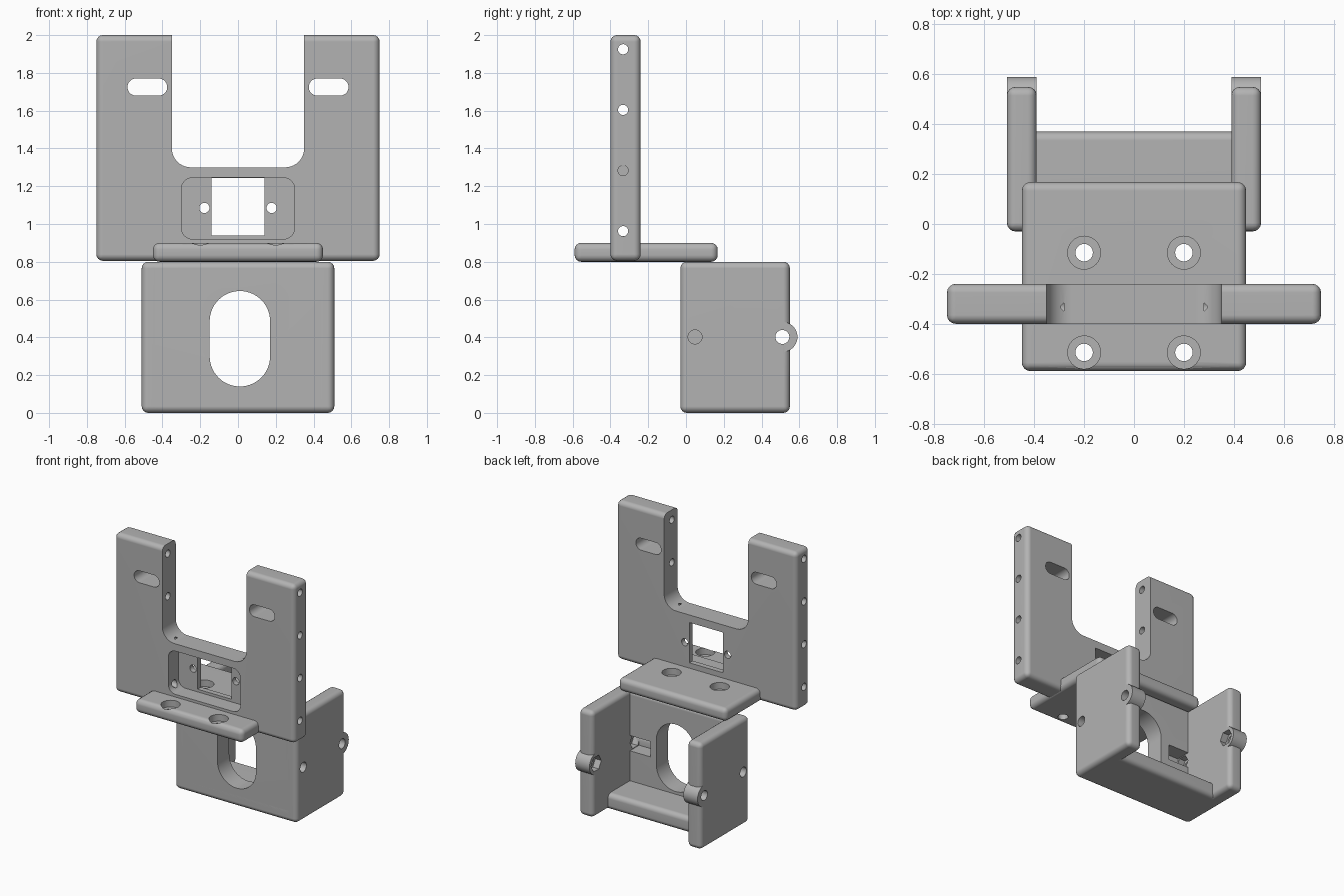
import bpy, bmesh, math
from mathutils import Vector

cube = bpy.data.objects.get("Cube")
if cube:
    bpy.data.objects.remove(cube, do_unlink=True)

grey = bpy.data.materials.new("plain_grey")
grey.use_nodes = True
colour = (0.45, 0.45, 0.45, 1)
grey.diffuse_color = colour
grey.node_tree.nodes["Principled BSDF"].inputs["Base Color"].default_value = colour


def add_object(name, bm):
    bmesh.ops.recalc_face_normals(bm, faces=bm.faces)
    mesh = bpy.data.meshes.new(name)
    bm.to_mesh(mesh)
    bm.free()
    mesh.materials.append(grey)
    ob = bpy.data.objects.new(name, mesh)
    bpy.context.collection.objects.link(ob)
    return ob


def block(name, x, y, z, radius=0.035):
    """Box between the given ranges with rounded edges."""
    bm = bmesh.new()
    bmesh.ops.create_cube(bm, size=1)
    for v in bm.verts:
        v.co = Vector([(r[0] + r[1]) / 2 + c * (r[1] - r[0]) for c, r in zip(v.co, (x, y, z))])
    if radius:
        bmesh.ops.bevel(bm, geom=bm.edges[:], offset=radius, segments=4,
                        profile=0.5, affect='EDGES')
    return add_object(name, bm)


def prism(name, axis, profile, start, end):
    """Extrude a 2D profile along the x, y or z axis."""
    place = {'x': lambda u, v, a: (a, u, v),
             'y': lambda u, v, a: (u, a, v),
             'z': lambda u, v, a: (u, v, a)}[axis]
    bm = bmesh.new()
    rings = [[bm.verts.new(place(u, v, a)) for u, v in profile] for a in (start, end)]
    for ring in rings:
        bm.faces.new(ring)
    n = len(profile)
    for i in range(n):
        j = (i + 1) % n
        bm.faces.new((rings[0][i], rings[0][j], rings[1][j], rings[1][i]))
    return add_object(name, bm)


def circle(u, v, r, n=32):
    return [(u + r * math.cos(math.tau * i / n), v + r * math.sin(math.tau * i / n))
            for i in range(n)]


def rounded(u0, u1, v0, v1, r, n=10):
    """Rectangle with rounded corners; slots when r is half the short side."""
    r = min(r, (u1 - u0) / 2 - 0.0005, (v1 - v0) / 2 - 0.0005)
    centres = [(u1 - r, v1 - r), (u0 + r, v1 - r), (u0 + r, v0 + r), (u1 - r, v0 + r)]
    pts = []
    for k, (cu, cv) in enumerate(centres):
        for i in range(n + 1):
            a = math.pi / 2 * (k + i / n)
            pts.append((cu + r * math.cos(a), cv + r * math.sin(a)))
    return pts


def combine(target, tools, operation='DIFFERENCE'):
    bpy.context.view_layer.objects.active = target
    for tool in tools:
        mod = target.modifiers.new("combine", 'BOOLEAN')
        mod.operation = operation
        mod.solver = 'EXACT'
        mod.object = tool
        bpy.ops.object.modifier_apply(modifier=mod.name)


def discard(tools):
    for tool in tools:
        bpy.data.objects.remove(tool, do_unlink=True)


# Upright plate with notch, recess, window, slots and screw holes
upright = block("upright_plate", (-0.75, 0.75), (-0.40, -0.24), (0.805, 2.0))
cuts = [prism("notch", 'y', rounded(-0.35, 0.35, 1.30, 2.4, 0.1), -0.6, 0),
        prism("recess", 'y', rounded(-0.30, 0.30, 0.92, 1.245, 0.06), -0.6, -0.28),
        block("window", (-0.14, 0.14), (-0.5, -0.1), (0.94, 1.243), 0)]
for s in (-1, 1):
    cuts.append(prism("slot", 'y', rounded(s * 0.48 - 0.105, s * 0.48 + 0.105, 1.68, 1.77, 0.045), -0.6, 0))
    cuts.append(prism("screw_hole", 'y', circle(s * 0.178, 1.085, 0.027), -0.6, 0))
    for k in range(4):
        cuts.append(prism("side_hole", 'x', circle(-0.333, 0.962 + 0.321 * k, 0.027), s * 0.28, s * 0.9))
combine(upright, cuts)
discard(cuts)

# Ledge with four counterbored holes
ledge = block("ledge", (-0.45, 0.45), (-0.59, 0.168), (0.80, 0.90))
cuts = []
for x in (-0.2, 0.2):
    for y in (-0.115, -0.515):
        cuts.append(prism("ledge_hole", 'z', circle(x, y, 0.035), 0.7, 1.0))
        cuts.append(prism("counterbore", 'z', circle(x, y, 0.066), 0.85, 1.0))
combine(ledge, cuts)
discard(cuts)

# Lower cradle: front wall, floor and two side walls with pivot bosses
front_wall = block("cradle_front_wall", (-0.475, 0.475), (-0.03, 0.11), (0, 0.80))
floor = block("cradle_floor", (-0.475, 0.475), (-0.03, 0.37), (0, 0.12))
opening = prism("opening", 'y', rounded(-0.15, 0.17, 0.14, 0.645, 0.16, 14), -0.2, 0.3)
combine(front_wall, [opening])
discard([opening])

side_walls = []
for s, side in ((1, "left"), (-1, "right")):
    wall = block(side + "_side_wall", sorted((s * 0.39, s * 0.51)), (-0.03, 0.55), (0, 0.80))
    boss = prism("boss", 'x', circle(0.51, 0.402, 0.08, 40), s * 0.391, s * 0.509)
    combine(wall, [boss], 'UNION')
    # Pivot hole with a nut pocket on the inner face
    pivot = [prism("pivot_hole", 'x', circle(0.51, 0.402, 0.037), s * 0.3, s * 0.6),
             prism("nut_pocket", 'x', circle(0.51, 0.402, 0.06, 6), s * 0.3, s * 0.44)]
    combine(wall, pivot)
    # Front side hole reaching a pocket in the back of the front wall
    shared = [prism("side_hole", 'x', circle(0.048, 0.402, 0.037), s * 0.23, s * 0.6),
              prism("front_nut", 'x', circle(0.048, 0.402, 0.06, 6), s * 0.3, s * 0.44)]
    combine(wall, shared)
    pocket = block("pocket", sorted((s * 0.22, s * 0.392)), (0.0, 0.2), (0.345, 0.46), 0)
    combine(front_wall, shared + [pocket])
    discard([boss, pocket] + pivot + shared)
    side_walls.append(wall)

# Smooth rounded edges while keeping flats flat
for ob in [upright, ledge, front_wall, floor] + side_walls:
    bpy.ops.object.select_all(action='DESELECT')
    ob.select_set(True)
    bpy.context.view_layer.objects.active = ob
    bpy.ops.object.shade_smooth_by_angle(angle=math.radians(30))
    weighted = ob.modifiers.new("weighted_normals", 'WEIGHTED_NORMAL')
    weighted.keep_sharp = True
